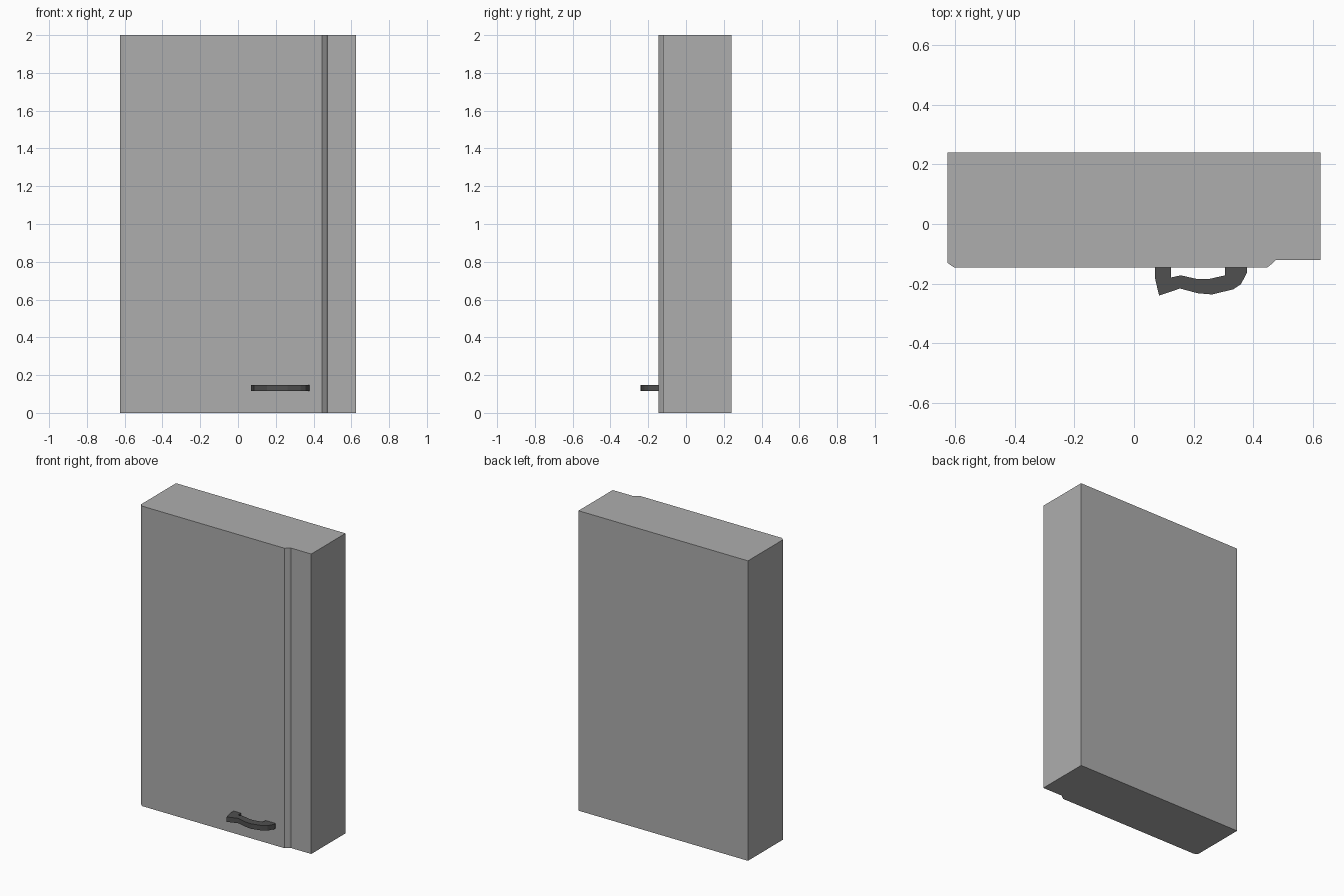
import bpy, bmesh

if "Cube" in bpy.data.objects:
    bpy.data.objects.remove(bpy.data.objects["Cube"])


def material(name, v):
    m = bpy.data.materials.new(name)
    m.diffuse_color = (v, v, v, 1)
    m.use_nodes = True
    m.node_tree.nodes["Principled BSDF"].inputs["Base Color"].default_value = m.diffuse_color
    return m


def extrude_profile(name, points, z0, z1, mat):
    """Extrude a plan outline (x, y) from z0 to z1."""
    bm = bmesh.new()
    face = bm.faces.new([bm.verts.new((x, y, z0)) for x, y in points])
    top = bmesh.ops.extrude_face_region(bm, geom=[face])["geom"]
    verts = [g for g in top if isinstance(g, bmesh.types.BMVert)]
    bmesh.ops.translate(bm, verts=verts, vec=(0, 0, z1 - z0))
    bmesh.ops.recalc_face_normals(bm, faces=bm.faces)
    mesh = bpy.data.meshes.new(name)
    bm.to_mesh(mesh)
    bm.free()
    mesh.materials.append(mat)
    ob = bpy.data.objects.new(name, mesh)
    bpy.context.collection.objects.link(ob)
    return ob


grey = material("light grey paint", 0.42)
dark = material("dark grey metal", 0.08)

# Cabinet box
extrude_profile("cabinet_body", [(-0.625, -0.121), (0.625, -0.121),
                                 (0.625, 0.24), (-0.625, 0.24)], 0, 2, grey)

# Door with chamfered side edges
extrude_profile("door", [(-0.625, -0.121), (-0.625, -0.13), (-0.602, -0.146),
                         (0.446, -0.146), (0.466, -0.13), (0.474, -0.121)], 0, 2, grey)

# Wavy pull handle
extrude_profile("handle", [
    (0.07, -0.145), (0.07, -0.18), (0.084, -0.24), (0.154, -0.216),
    (0.214, -0.232), (0.261, -0.236), (0.332, -0.219), (0.358, -0.202),
    (0.379, -0.162), (0.379, -0.145), (0.305, -0.145), (0.305, -0.172),
    (0.248, -0.185), (0.214, -0.185), (0.157, -0.172), (0.124, -0.179),
    (0.124, -0.145)], 0.115, 0.148, dark)
